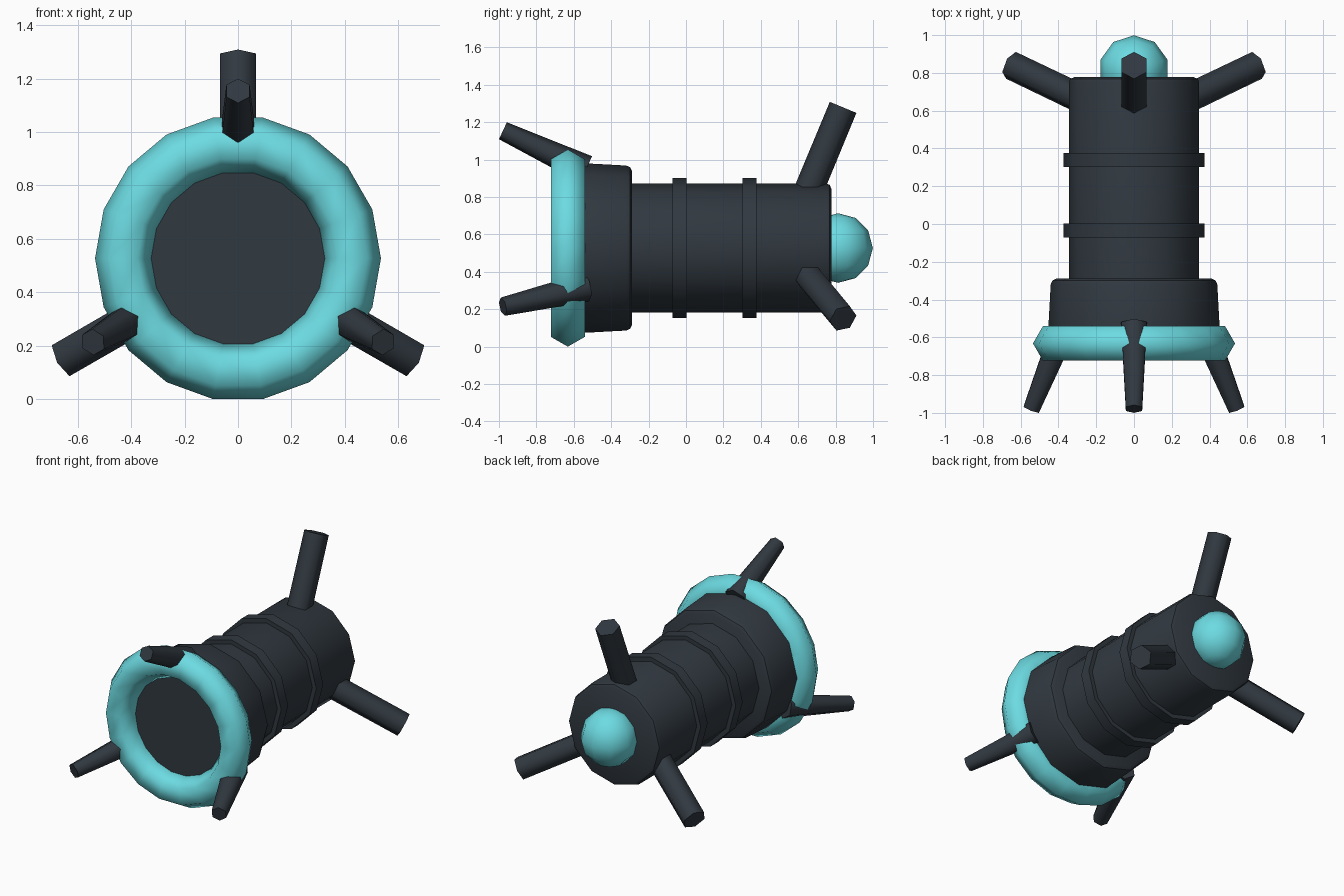
import bpy, bmesh, math
from mathutils import Vector, Matrix

if "Cube" in bpy.data.objects:
    bpy.data.objects.remove(bpy.data.objects["Cube"])

AXIS_Z = 0.527  # height of the long axis, which runs along y


def material(name, rgb):
    m = bpy.data.materials.new(name)
    m.diffuse_color = (*rgb, 1)
    m.use_nodes = True
    m.node_tree.nodes["Principled BSDF"].inputs["Base Color"].default_value = m.diffuse_color
    return m


DARK = material("dark slate", (0.030, 0.040, 0.051))
CYAN = material("bright cyan", (0.15, 0.71, 0.76))


def finish(name, bm, mat, angle):
    bmesh.ops.recalc_face_normals(bm, faces=bm.faces)
    me = bpy.data.meshes.new(name)
    bm.to_mesh(me)
    bm.free()
    me.materials.append(mat)
    ob = bpy.data.objects.new(name, me)
    bpy.context.collection.objects.link(ob)
    bpy.ops.object.select_all(action='DESELECT')
    ob.select_set(True)
    bpy.context.view_layer.objects.active = ob
    bpy.ops.object.shade_smooth_by_angle(angle=math.radians(angle))
    return ob


def lathe(name, profile, sides, mat, angle=35, closed=False):
    """Spin (y, radius) points around the long axis; cap the ends or close the loop."""
    bm = bmesh.new()
    rings = []
    for y, r in profile:
        rings.append([bm.verts.new((r * math.cos(a), y, AXIS_Z + r * math.sin(a)))
                      for a in (math.tau * i / sides for i in range(sides))])
    pairs = list(zip(rings, rings[1:]))
    if closed:
        pairs.append((rings[-1], rings[0]))
    else:
        bm.faces.new(rings[0])
        bm.faces.new(rings[-1])
    for a, b in pairs:
        for i in range(sides):
            j = (i + 1) % sides
            bm.faces.new((a[i], a[j], b[j], b[i]))
    return finish(name, bm, mat, angle)


def strut(name, start, end, r0, r1, turn):
    """Hexagonal tapered bar between two (y, radial) points, turned about the long axis."""
    p, q = Vector((0, start[0], start[1])), Vector((0, end[0], end[1]))
    d = (q - p).normalized()
    side = Vector((1, 0, 0))
    up = side.cross(d)
    place = Matrix.Translation((0, 0, AXIS_Z)) @ Matrix.Rotation(turn, 4, 'Y')
    bm = bmesh.new()
    ends = []
    for c, r in ((p, r0), (q, r1)):
        ends.append([bm.verts.new(place @ (c + r * (math.cos(a) * up + math.sin(a) * side)))
                     for a in (math.tau * i / 6 for i in range(6))])
    bm.faces.new(ends[0])
    bm.faces.new(ends[1])
    for i in range(6):
        j = (i + 1) % 6
        bm.faces.new((ends[0][i], ends[0][j], ends[1][j], ends[1][i]))
    finish(name, bm, DARK, 65)


# Main barrel with rounded rear rim
lathe("barrel", [(-0.35, 0.345), (0.75, 0.345), (0.768, 0.338), (0.777, 0.318)], 12, DARK)

# Flared front collar, closed by a flat face inside the glowing ring
lathe("front_collar", [(-0.63, 0.455), (-0.54, 0.453), (-0.32, 0.441),
                       (-0.299, 0.432), (-0.288, 0.41)], 12, DARK)

# Raised bands around the barrel
for i, y in enumerate((-0.035, 0.34)):
    lathe(f"barrel_band_{i + 1}", [(y - 0.037, 0.374), (y + 0.037, 0.374)], 12, DARK)

# Cyan ring with a six-sided section
section = [(-0.632 + 0.105 * math.sin(a), 0.43 + 0.105 * math.cos(a))
           for a in (math.tau * k / 6 for k in range(6))]
lathe("front_ring", section, 18, CYAN, 65, closed=True)

# Cyan ball at the rear
bm = bmesh.new()
bmesh.ops.create_uvsphere(bm, u_segments=10, v_segments=6, radius=0.186,
                          matrix=Matrix.Translation((0, 0.813, AXIS_Z)))
finish("rear_ball", bm, CYAN, 65)

# Three front prongs and three rear legs around the axis
for i in range(3):
    turn = math.tau * i / 3
    strut(f"front_prong_{i + 1}", (-0.535, 0.42), (-0.979, 0.627), 0.078, 0.05, turn)
    strut(f"rear_leg_{i + 1}", (0.64, 0.27), (0.84, 0.752), 0.078, 0.077, turn)
